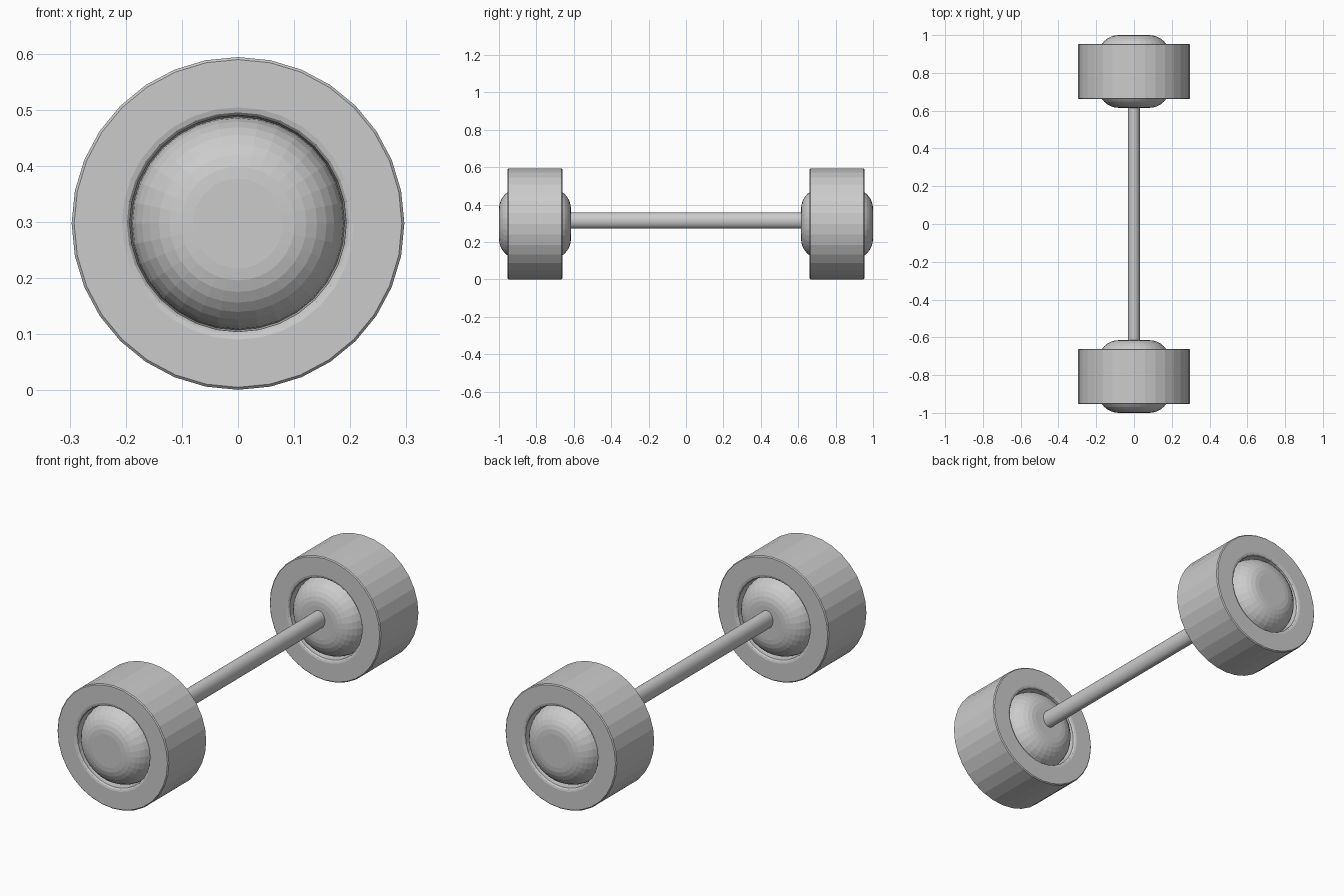
import bpy, bmesh
from math import sin, cos, pi

if "Cube" in bpy.data.objects:
    bpy.data.objects.remove(bpy.data.objects["Cube"])

SIDES = 32
CY, CZ = 0.8075, 0.2975   # wheel centre


def lathe(name, profile, y, z, closed=False, sides=SIDES, sx=1, sz=1, smooth=False):
    """Spin (radius, offset along y) points around the y axis."""
    bm = bmesh.new()
    rings = [[bm.verts.new((r * sx * sin(2 * pi * i / sides), d, r * sz * cos(2 * pi * i / sides)))
              for i in range(sides)] for r, d in profile]
    pairs = list(zip(rings, rings[1:]))
    if closed:
        pairs.append((rings[-1], rings[0]))
    else:
        bm.faces.new(rings[0])
        bm.faces.new(rings[-1])
    for a, b in pairs:
        for i in range(sides):
            j = (i + 1) % sides
            bm.faces.new((a[i], a[j], b[j], b[i]))
    bmesh.ops.recalc_face_normals(bm, faces=bm.faces)
    mesh = bpy.data.meshes.new(name)
    bm.to_mesh(mesh)
    bm.free()
    ob = bpy.data.objects.new(name, mesh)
    ob.location = (0, y, z)
    bpy.context.collection.objects.link(ob)
    if smooth:
        bpy.context.view_layer.objects.active = ob
        ob.select_set(True)
        bpy.ops.object.shade_smooth_by_angle()
        ob.select_set(False)
    return ob


def mirrored(half):
    return half + [(r, -d) for r, d in reversed(half)]


# tyre: closed ring with small edge bevels and a slightly tapered bore
tyre_profile = mirrored([(0.190, 0.075), (0.193, 0.138), (0.198, 0.144), (0.207, 0.1465),
                         (0.292, 0.1465), (0.2965, 0.142)])

# hub: short drum with heavily rounded rims
ROUND = 0.11
hub_profile = mirrored([(0.08 + ROUND * sin(k * pi / 16), 0.0825 + ROUND * cos(k * pi / 16))
                        for k in range(9)])

for side, y in (("front", -CY), ("back", CY)):
    lathe(side + "_tyre", tyre_profile, y, CZ, closed=True)
    lathe(side + "_hub", hub_profile, y, CZ)

# axle: slightly oval rod running between the hubs
lathe("axle", [(1, -0.64), (1, 0.64)], 0, 0.315, sx=0.033, sz=0.0425, smooth=True)
